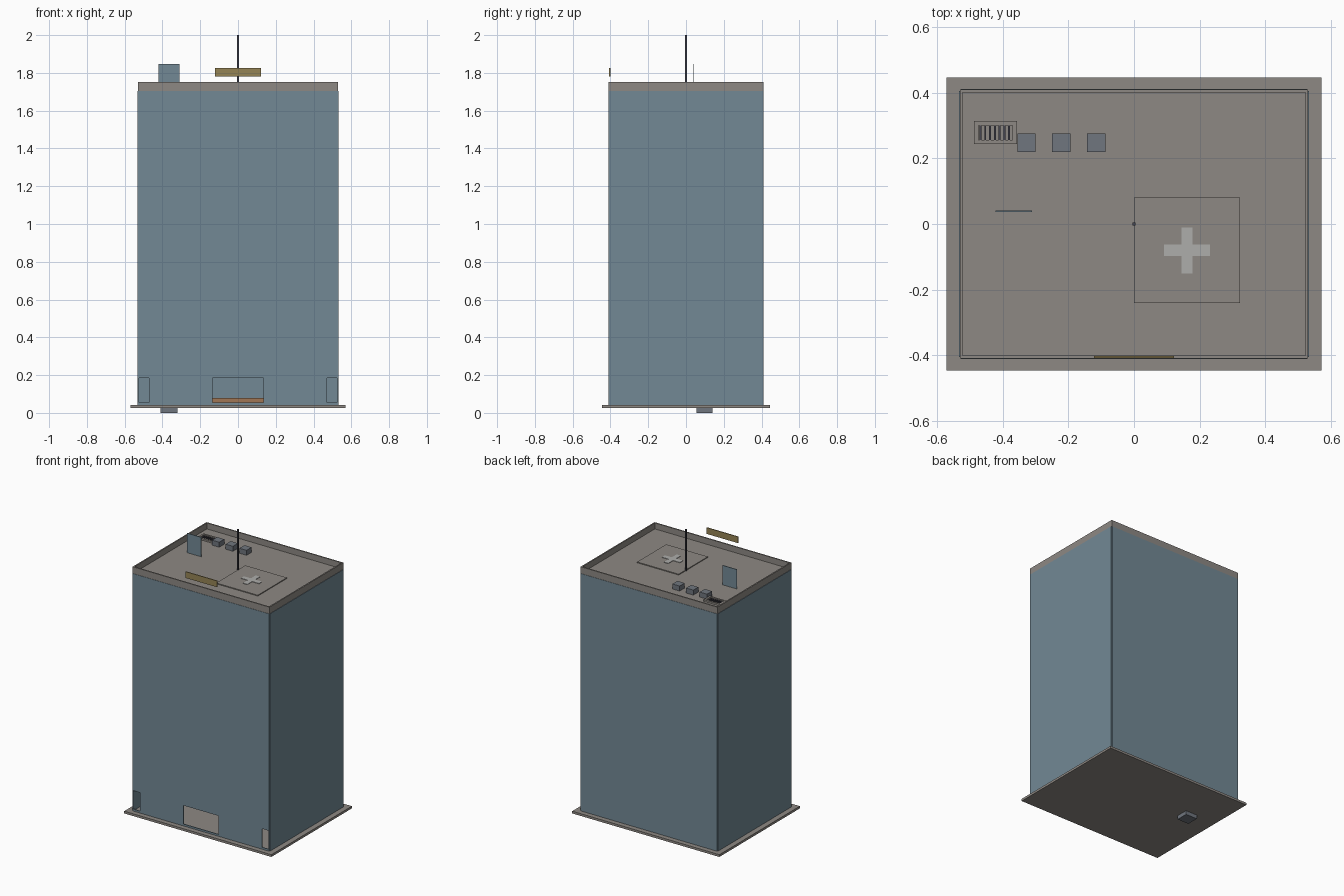
import bpy, bmesh
from mathutils import Matrix, Vector

if "Cube" in bpy.data.objects:
    bpy.data.objects.remove(bpy.data.objects["Cube"])


def material(name, r, g, b):
    m = bpy.data.materials.new(name)
    m.diffuse_color = (r, g, b, 1)
    m.use_nodes = True
    m.node_tree.nodes["Principled BSDF"].inputs["Base Color"].default_value = m.diffuse_color
    return m


CONCRETE = material("concrete", 0.27, 0.25, 0.23)
GLASS = material("tinted_glass", 0.17, 0.25, 0.30)
SLATE = material("slate_metal", 0.16, 0.18, 0.21)
DARK = material("dark_metal", 0.06, 0.06, 0.08)
GOLD = material("dull_gold", 0.30, 0.23, 0.09)
WOOD = material("wood", 0.35, 0.18, 0.09)
PAINT = material("pale_paint", 0.42, 0.42, 0.41)


def boxes(name, bounds, mat):
    """One object made of boxes given as (x0, x1, y0, y1, z0, z1)."""
    bm = bmesh.new()
    for x0, x1, y0, y1, z0, z1 in bounds:
        centre = Vector(((x0 + x1) / 2, (y0 + y1) / 2, (z0 + z1) / 2))
        size = Matrix.Diagonal((x1 - x0, y1 - y0, z1 - z0, 1))
        bmesh.ops.create_cube(bm, size=1, matrix=Matrix.Translation(centre) @ size)
    me = bpy.data.meshes.new(name)
    bm.to_mesh(me)
    bm.free()
    ob = bpy.data.objects.new(name, me)
    bpy.context.collection.objects.link(ob)
    me.materials.append(mat)
    return ob


def frame(name, x0, x1, y0, y1, z0, z1, t, mat):
    """Rectangular ring with walls of thickness t, mitred at the corners."""
    bm = bmesh.new()
    rings = []
    for inset, z in ((0, z0), (0, z1), (t, z1), (t, z0)):
        a, b, c, d = x0 + inset, x1 - inset, y0 + inset, y1 - inset
        rings.append([bm.verts.new(p) for p in
                      ((a, c, z), (b, c, z), (b, d, z), (a, d, z))])
    for k in range(4):
        r, s = rings[k], rings[(k + 1) % 4]
        for i in range(4):
            j = (i + 1) % 4
            bm.faces.new((r[i], r[j], s[j], s[i]))
    bmesh.ops.recalc_face_normals(bm, faces=bm.faces)
    me = bpy.data.meshes.new(name)
    bm.to_mesh(me)
    bm.free()
    ob = bpy.data.objects.new(name, me)
    bpy.context.collection.objects.link(ob)
    me.materials.append(mat)
    return ob


# Ground slab and the block beneath it
Z0, ZR, ZP = 0.043, 1.71, 1.752
boxes("ground_slab", [(-0.57, 0.57, -0.445, 0.445, 0.027, Z0)], CONCRETE)
boxes("underground_block", [(-0.41, -0.32, 0.055, 0.14, 0, 0.046)], SLATE)

# Hollow tower: four thin wall panels that leave notched corners
X, Y, T = 0.533, 0.411, 0.006
for side, s in (("left", -1), ("right", 1)):
    xs = sorted((s * X, s * (X - T)))
    boxes(side + "_wall", [(*xs, -Y + T, Y - T, Z0, 1.705)], GLASS)
boxes("back_wall", [(-X + T, X - T, Y - T, Y, Z0, 1.705)], GLASS)
front = boxes("front_wall", [(-X + T, X - T, -Y, -Y + T, Z0, 1.705)], GLASS)

# Entrance and two side openings cut in the front wall
cutter = boxes("opening_cutter", [(-0.135, 0.135, -0.5, -0.35, 0.056, 0.186),
                                  (-0.525, -0.472, -0.5, -0.35, 0.056, 0.186),
                                  (0.472, 0.525, -0.5, -0.35, 0.056, 0.186)], GLASS)
cutter.hide_render = True
mod = front.modifiers.new("openings", "BOOLEAN")
mod.operation, mod.solver, mod.object = "DIFFERENCE", "EXACT", cutter
bpy.context.view_layer.objects.active = front
bpy.ops.object.modifier_apply(modifier=mod.name)
bpy.data.objects.remove(cutter)

# Lobby desk seen through the entrance
boxes("lobby_desk", [(-0.15, 0.15, 0.0, 0.06, Z0, 0.08)], WOOD)

# Roof slab and parapet
boxes("roof_slab", [(-0.522, 0.522, -0.4, 0.4, 1.7, ZR)], CONCRETE)
frame("parapet", -0.53, 0.53, -0.409, 0.409, 1.705, ZP, 0.009, CONCRETE)

# Helipad with painted cross
boxes("helipad", [(0.0, 0.322, -0.241, 0.081, ZR, 1.716)], CONCRETE)
cx, cy, a, b = 0.161, -0.08, 0.07, 0.017
boxes("helipad_cross", [(cx - a, cx + a, cy - b, cy + b, 1.715, 1.719),
                        (cx - b, cx + b, cy - a, cy + a, 1.715, 1.719)], PAINT)

# Rooftop cooling units
for i in range(3):
    x = -0.327 + i * 0.106
    boxes(f"cooling_unit_{i + 1}", [(x - 0.028, x + 0.028, 0.219, 0.275, ZR, 1.745)], SLATE)

# Roof vent: frame and slats
frame("vent_frame", -0.486, -0.356, 0.243, 0.313, ZR, 1.722, 0.013, CONCRETE)
boxes("vent_slats", [(x, x + 0.006, 0.256, 0.3, ZR, 1.718)
                     for x in (-0.47 + i * 0.0145 for i in range(7))], DARK)

# Upright glass screen, mast and blank sign board
boxes("glass_screen", [(-0.422, -0.31, 0.036, 0.041, ZR, 1.846)], GLASS)
boxes("mast", [(-0.005, 0.005, -0.005, 0.005, ZR, 2.0)], DARK)
boxes("sign_board", [(-0.121, 0.121, -0.407, -0.401, 1.782, 1.826)], GOLD)
